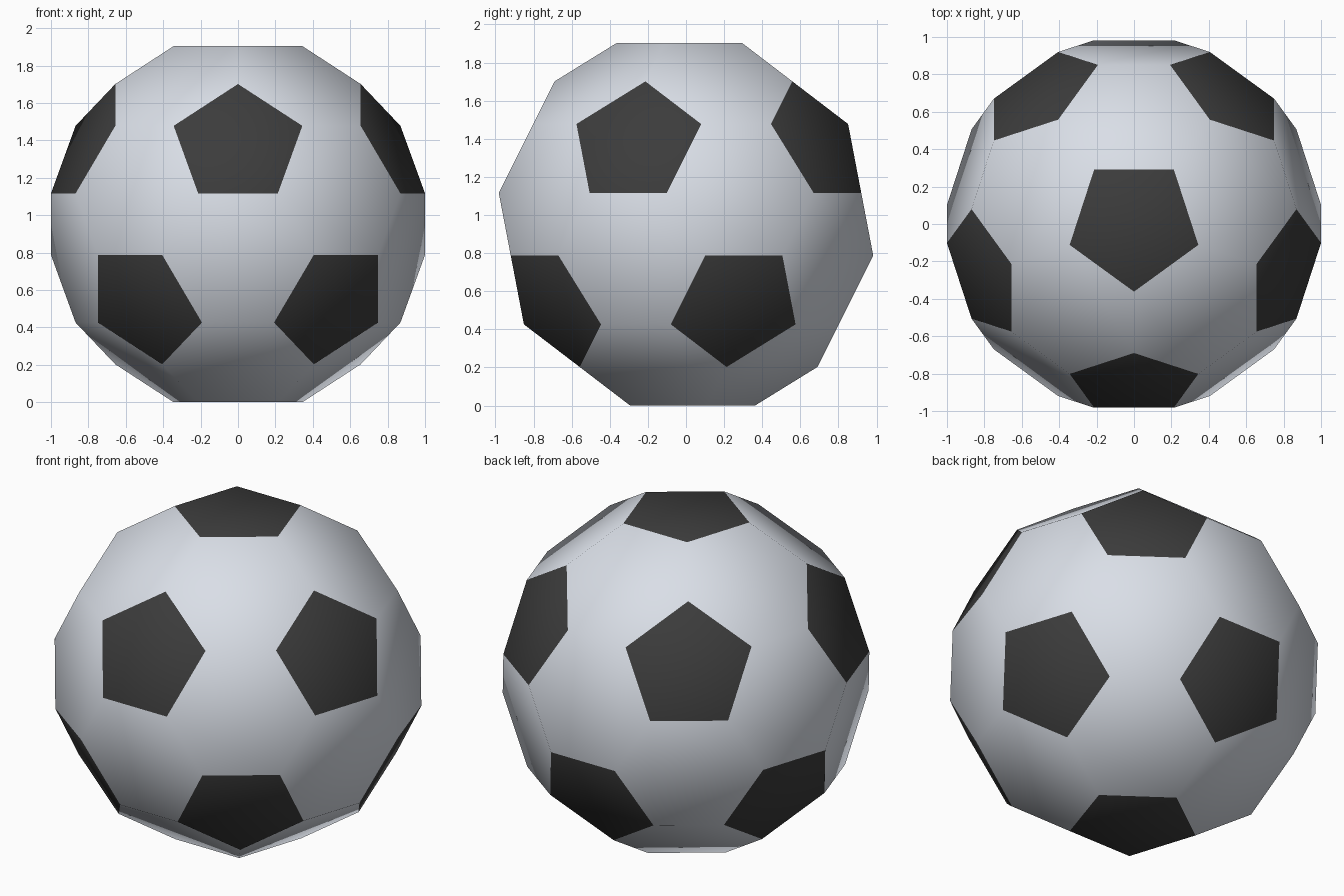
import bpy, bmesh, math
from mathutils import Matrix

if "Cube" in bpy.data.objects:
    bpy.data.objects.remove(bpy.data.objects["Cube"])

TRUNCATION = 34.4      # percent of each edge cut away at both ends
RADIUS = 1.1756        # radius of the icosahedron before cutting (gives width 2)


def material(name, rgb):
    m = bpy.data.materials.new(name)
    m.diffuse_color = (*rgb, 1.0)
    m.use_nodes = True
    m.node_tree.nodes["Principled BSDF"].inputs["Base Color"].default_value = m.diffuse_color
    return m


# Icosahedron standing on a corner, turned so an upper corner faces the front
bm = bmesh.new()
bmesh.ops.create_icosphere(bm, subdivisions=1, radius=RADIUS)
bmesh.ops.rotate(bm, verts=bm.verts, matrix=Matrix.Rotation(-math.pi / 2, 3, 'Z'))

# Cut every corner off: 12 pentagons and 20 hexagons
bmesh.ops.bevel(bm, geom=bm.verts[:], offset=TRUNCATION, offset_type='PERCENT',
                affect='VERTICES', segments=1, profile=0.5)

# Stand the ball on the ground
low = min(v.co.z for v in bm.verts)
bmesh.ops.translate(bm, verts=bm.verts, vec=(0, 0, -low))
bmesh.ops.recalc_face_normals(bm, faces=bm.faces)

# Pentagons are black panels, hexagons white; shading is smooth all over
for f in bm.faces:
    f.material_index = 1 if len(f.verts) == 5 else 0
    f.smooth = True

mesh = bpy.data.meshes.new("ball")
bm.to_mesh(mesh)
bm.free()
mesh.materials.append(material("pale grey panels", (0.76, 0.80, 0.87)))
mesh.materials.append(material("black panels", (0.045, 0.045, 0.045)))
ball = bpy.data.objects.new("ball", mesh)
bpy.context.collection.objects.link(ball)
